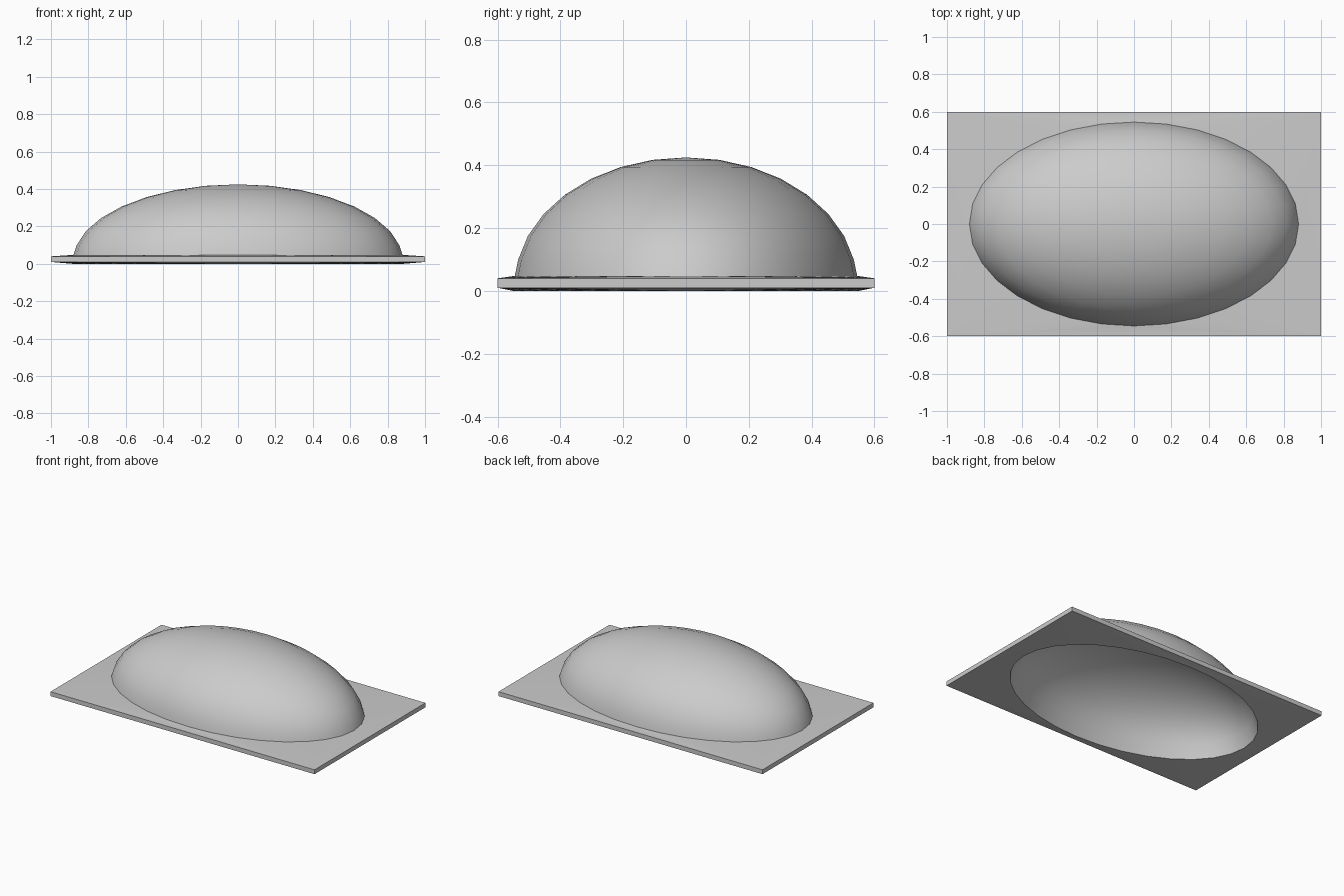
import bpy, bmesh
from math import sin, cos, pi

if "Cube" in bpy.data.objects:
    bpy.data.objects.remove(bpy.data.objects["Cube"])

N = 32                      # sides round the dome
bm = bmesh.new()


def ring(rx, ry, z):
    return [bm.verts.new((rx * cos(2 * pi * i / N), ry * sin(2 * pi * i / N), z))
            for i in range(N)]


def dome(base, rx, ry, rz, z0):
    """Half ellipsoid rising from an existing base ring."""
    prev = base
    for k in range(1, 8):
        a = k * pi / 16
        cur = ring(rx * cos(a), ry * cos(a), z0 + rz * sin(a))
        for i in range(N):
            j = (i + 1) % N
            bm.faces.new((prev[i], prev[j], cur[j], cur[i]))
        prev = cur
    tip = bm.verts.new((0, 0, z0 + rz))
    for i in range(N):
        bm.faces.new((prev[i], prev[(i + 1) % N], tip))


def flange(base, z):
    """Rectangle fanned from its four corners to the oval ring."""
    corners = [bm.verts.new((x, y, z)) for x, y in
               ((1, .6), (-1, .6), (-1, -.6), (1, -.6))]
    for i in range(N):
        q = i * 4 // N
        bm.faces.new((base[i], corners[q], base[(i + 1) % N]))
        if i % (N // 4) == 0:
            bm.faces.new((base[i], corners[q - 1], corners[q]))
    return corners


# outer skin
top_ring = ring(.88, .545, .048)
dome(top_ring, .88, .545, .405, .02)
top = flange(top_ring, .04)

# inner skin of the hollow
low_ring = ring(.882, .55, 0)
dome(low_ring, .865, .53, .38, .015)
low = flange(low_ring, .01)

# plate edge
for i in range(4):
    j = (i + 1) % 4
    bm.faces.new((top[i], top[j], low[j], low[i]))

bmesh.ops.recalc_face_normals(bm, faces=bm.faces)
mesh = bpy.data.meshes.new("domed_plate")
bm.to_mesh(mesh)
bm.free()
obj = bpy.data.objects.new("domed_plate", mesh)
bpy.context.collection.objects.link(obj)
bpy.context.view_layer.objects.active = obj
obj.select_set(True)
bpy.ops.object.shade_smooth_by_angle(angle=0.6)
